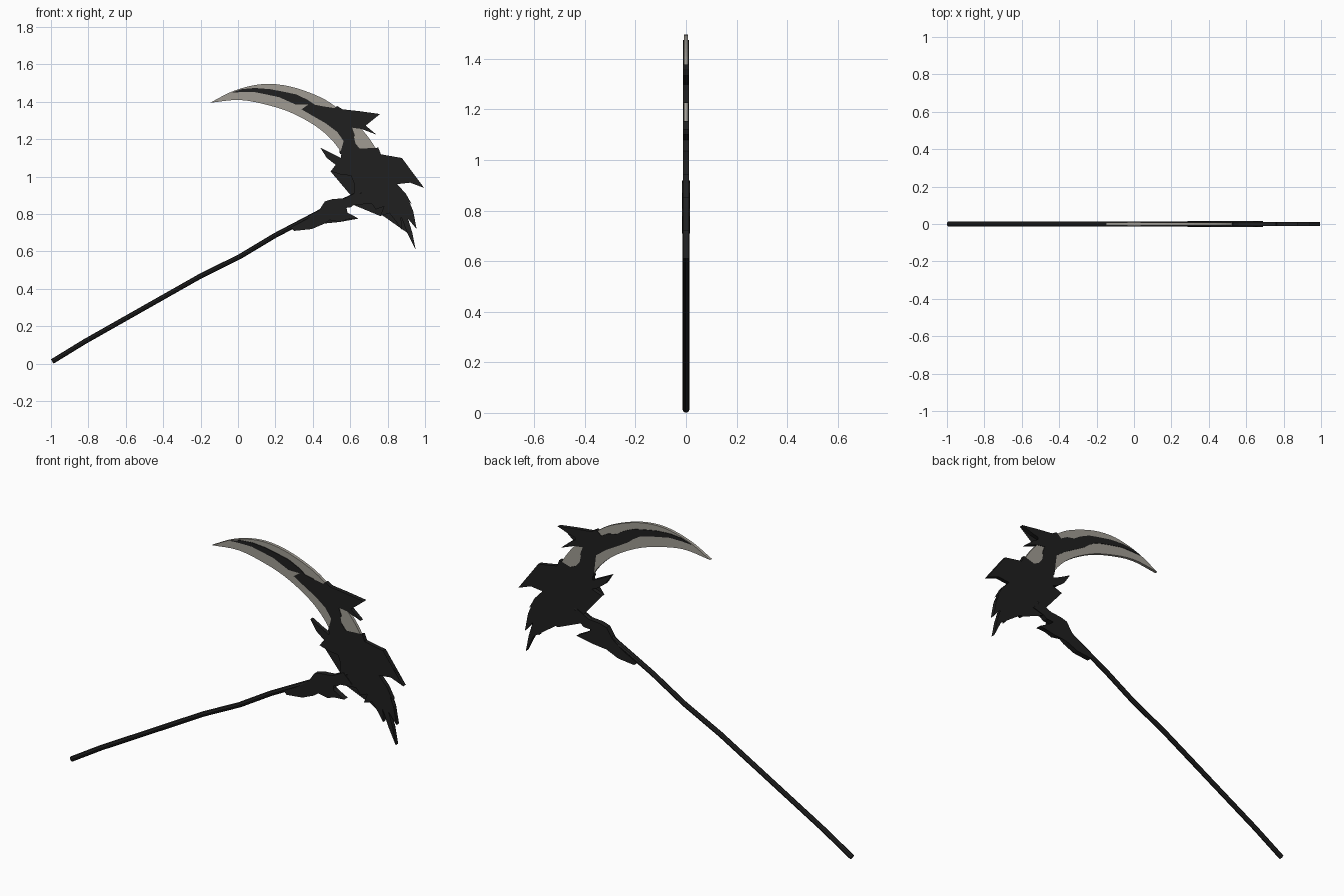
import bpy, bmesh
from mathutils import Vector


def material(name, rgb):
    m = bpy.data.materials.new(name)
    m.diffuse_color = (*rgb, 1)
    return m


DARK = material("black iron", (0.014, 0.014, 0.014))
STEEL = material("warm grey steel", (0.35, 0.33, 0.29))


def plate(name, pts, thick, mat):
    """Flat plate: an outline in x, z extruded along y."""
    bm = bmesh.new()
    front = [bm.verts.new((x, -thick / 2, z)) for x, z in pts]
    back = [bm.verts.new((x, thick / 2, z)) for x, z in pts]
    n = len(pts)
    for i in range(n):
        j = (i + 1) % n
        bm.faces.new((front[i], front[j], back[j], back[i]))
    caps = [bm.faces.new(front), bm.faces.new(back[::-1])]
    bmesh.ops.triangulate(bm, faces=caps)
    bmesh.ops.recalc_face_normals(bm, faces=bm.faces)
    me = bpy.data.meshes.new(name)
    bm.to_mesh(me)
    bm.free()
    me.materials.append(mat)
    ob = bpy.data.objects.new(name, me)
    bpy.context.collection.objects.link(ob)
    return ob


def smooth(pts, steps=4):
    """Catmull-Rom curve through the points."""
    p = [Vector(q) for q in pts]
    p = [2 * p[0] - p[1]] + p + [2 * p[-1] - p[-2]]
    out = []
    for a, b, c, d in zip(p, p[1:], p[2:], p[3:]):
        for k in range(steps):
            t = k / steps
            out.append(0.5 * (2 * b + (c - a) * t + (2 * a - 5 * b + 4 * c - d) * t * t
                              + (3 * b - a - 3 * c + d) * t ** 3))
    return out + [p[-2]]


# Curved steel blade
outer = smooth([(-.15, 1.395), (-.02, 1.46), (.13, 1.495), (.28, 1.482), (.44, 1.425),
                (.54, 1.36), (.65, 1.265), (.715, 1.185), (.77, 1.09)])
inner = smooth([(.58, 1.08), (.52, 1.175), (.43, 1.26), (.30, 1.335), (.17, 1.38),
                (.01, 1.41), (-.15, 1.395)])
plate("blade", outer + inner[:-1], 0.016, STEEL)

# Dark spine laid over the blade, with two barbs at the back
plate("blade_spine", [
    (-.035, 1.45), (.02, 1.468), (.09, 1.474), (.17, 1.468), (.24, 1.455), (.31, 1.44),
    (.37, 1.412), (.41, 1.385), (.46, 1.375), (.50, 1.352), (.53, 1.378), (.56, 1.36),
    (.65, 1.35), (.76, 1.335), (.69, 1.31), (.635, 1.298), (.68, 1.275), (.74, 1.225),
    (.66, 1.255), (.61, 1.262), (.625, 1.22), (.60, 1.19), (.64, 1.12), (.545, 1.12),
    (.565, 1.19), (.53, 1.24), (.47, 1.285), (.40, 1.325), (.34, 1.36), (.375, 1.385),
    (.31, 1.385), (.27, 1.41), (.22, 1.425), (.16, 1.438), (.09, 1.452), (.02, 1.452)],
    0.022, DARK)

# Spiky head
plate("spiked_head", [
    (.57, 1.20), (.555, 1.145), (.55, 1.10), (.505, 1.12), (.44, 1.155), (.475, 1.10),
    (.52, 1.065), (.555, 1.05), (.495, 1.028), (.55, 1.012), (.605, 1.005), (.62, .965),
    (.63, .92), (.62, .88), (.667, .867), (.62, .848), (.725, .858), (.737, .825),
    (.78, .84), (.76, .79), (.81, .805), (.845, .76), (.875, .715), (.872, .785),
    (.905, .70), (.95, .61), (.932, .70), (.897, .79), (.955, .72), (.937, .815),
    (.892, .885), (.93, .85), (.897, .91), (.85, .96), (.92, .968), (.995, .94),
    (.935, 1.0), (.845, 1.035), (.817, 1.08), (.876, 1.10), (.806, 1.112), (.764, 1.12),
    (.75, 1.155), (.72, 1.135), (.683, 1.135), (.65, 1.15), (.61, 1.20)],
    0.022, DARK)

# Clawed collar joining the handle to the head
plate("clawed_collar", [
    (.30, .71), (.395, .72), (.465, .75), (.49, .768), (.545, .758), (.585, .772),
    (.645, .776), (.585, .808), (.53, .812), (.555, .832), (.60, .835), (.62, .85),
    (.69, .87), (.64, .92), (.57, .885), (.505, .88), (.465, .868), (.43, .815),
    (.36, .765), (.285, .728), (.34, .73)],
    0.030, DARK)

# Long, slightly bent handle
cu = bpy.data.curves.new("handle", "CURVE")
cu.dimensions = "3D"
cu.bevel_depth = 0.0135
cu.bevel_resolution = 2
cu.use_fill_caps = True
path = [(-.993, .012), (-.82, .118), (-.205, .466), (.01, .573), (.197, .685),
        (.464, .825), (.66, .915)]
sp = cu.splines.new("POLY")
sp.points.add(len(path) - 1)
for pt, (x, z) in zip(sp.points, path):
    pt.co = (x, 0, z, 1)
cu.materials.append(DARK)
handle = bpy.data.objects.new("handle", cu)
bpy.context.collection.objects.link(handle)
bpy.context.view_layer.objects.active = handle
handle.select_set(True)
bpy.ops.object.convert(target="MESH")
bpy.ops.object.shade_smooth_by_angle()
